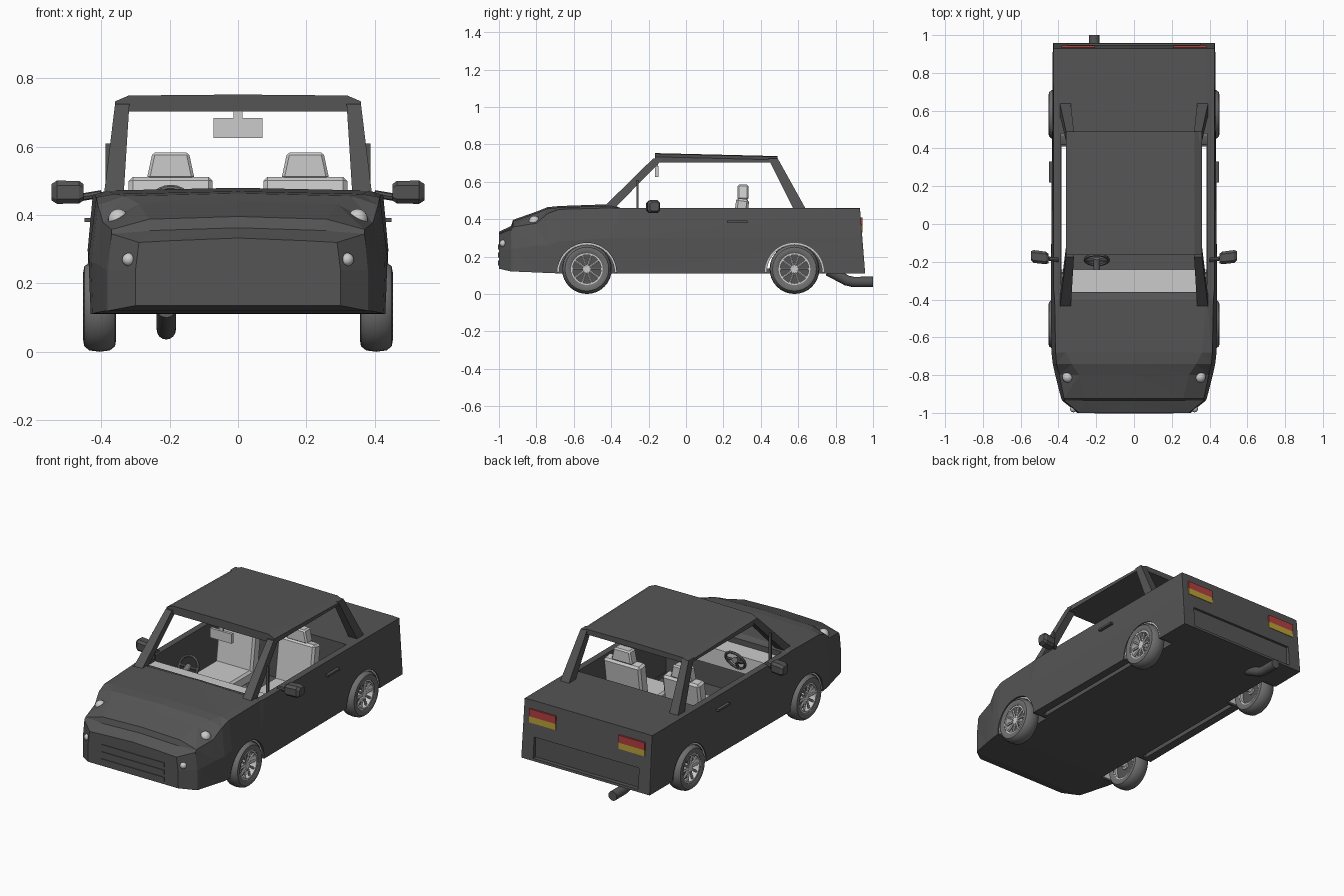
import bpy, bmesh
from math import sin, cos, pi, radians
from mathutils import Matrix, Vector

if "Cube" in bpy.data.objects:
    bpy.data.objects.remove(bpy.data.objects["Cube"])


def material(name, rgb):
    m = bpy.data.materials.new(name)
    m.diffuse_color = (*rgb, 1)
    m.use_nodes = True
    m.node_tree.nodes["Principled BSDF"].inputs["Base Color"].default_value = m.diffuse_color
    return m


DARK = material("dark_paint", (0.09, 0.09, 0.09))
RUBBER = material("rubber", (0.16, 0.16, 0.16))
RED = material("red_lens", (0.45, 0.05, 0.05))
YELLOW = material("yellow_lens", (0.5, 0.36, 0.04))


def finish(name, bm, mat=None, smooth=False):
    bmesh.ops.recalc_face_normals(bm, faces=bm.faces[:])
    me = bpy.data.meshes.new(name)
    bm.to_mesh(me)
    bm.free()
    ob = bpy.data.objects.new(name, me)
    bpy.context.collection.objects.link(ob)
    if mat:
        me.materials.append(mat)
    bpy.ops.object.select_all(action='DESELECT')
    ob.select_set(True)
    bpy.context.view_layer.objects.active = ob
    if smooth:
        bpy.ops.object.shade_smooth_by_angle(angle=radians(40))
    return ob


def loft(name, rings, mat=None, loop=False, smooth=False, tri=False):
    """Skin a list of closed rings; cap the ends, or join last to first."""
    bm = bmesh.new()
    vs = [[bm.verts.new(p) for p in r] for r in rings]
    n = len(rings[0])
    for a, b in zip(vs, vs[1:] + (vs[:1] if loop else [])):
        for i in range(n):
            j = (i + 1) % n
            bm.faces.new((a[i], a[j], b[j], b[i]))
    if not loop:
        bm.faces.new(vs[0])
        bm.faces.new(vs[-1])
    if tri:
        bmesh.ops.triangulate(bm, faces=bm.faces[:])
    return finish(name, bm, mat, smooth)


def box(name, x, y, z, mat=None, top=1.0, tilt=0, bevel=0):
    """Box from (min, max) ranges; top scales the upper face in x."""
    bm = bmesh.new()
    bmesh.ops.create_cube(bm, size=1)
    c = Vector((sum(x) / 2, sum(y) / 2, sum(z) / 2))
    for v in bm.verts:
        v.co = Vector((v.co.x * (x[1] - x[0]) * (top if v.co.z > 0 else 1),
                       v.co.y * (y[1] - y[0]), v.co.z * (z[1] - z[0])))
    if bevel:
        bmesh.ops.bevel(bm, geom=bm.edges[:], offset=bevel, segments=1, affect='EDGES')
    bmesh.ops.transform(bm, matrix=Matrix.Translation(c) @ Matrix.Rotation(tilt, 4, 'X'), verts=bm.verts)
    return finish(name, bm, mat)


def lathe(name, profile, y, z, mat=None, n=32):
    """Spin a closed (x, radius) profile about the x direction through (y, z)."""
    rings = [[(x, y + r * cos(2 * pi * k / n), z + r * sin(2 * pi * k / n)) for x, r in profile]
             for k in range(n)]
    return loft(name, rings, mat, loop=True, smooth=True)


def rod(name, pts, r, mat=None, n=12):
    """Round tube along points lying mostly along one direction."""
    pts = [Vector(p) for p in pts]
    rings = []
    for i, p in enumerate(pts):
        d = (pts[min(i + 1, len(pts) - 1)] - pts[max(i - 1, 0)]).normalized()
        q = d.to_track_quat('Z', 'Y')
        rings.append([p + q @ Vector((r * cos(2 * pi * k / n), r * sin(2 * pi * k / n), 0)) for k in range(n)])
    return loft(name, rings, mat, smooth=True)


def ball(name, c, r, mat=None):
    bm = bmesh.new()
    bmesh.ops.create_uvsphere(bm, u_segments=20, v_segments=12, radius=r, matrix=Matrix.Translation(c))
    return finish(name, bm, mat, True)


def cut(ob, cutter):
    cutter.hide_render = True
    m = ob.modifiers.new("cut", 'BOOLEAN')
    m.operation, m.solver, m.object = 'DIFFERENCE', 'EXACT', cutter
    bpy.context.view_layer.objects.active = ob
    bpy.ops.object.modifier_apply(modifier=m.name)
    bpy.data.objects.remove(cutter)


# Body: cross-sections along y as sill, waist, shoulder and deck (x, z) points
sections = [
    (-1.00, (.30, .135), (.30, .24), (.29, .32), (.20, .325)),
    (-.935, (.38, .12), (.38, .24), (.37, .345), (.25, .355)),
    (-.925, (.385, .12), (.385, .24), (.37, .358), (.26, .388)),
    (-.80, (.412, .115), (.417, .26), (.395, .378), (.29, .432)),
    (-.74, (.425, .112), (.43, .26), (.41, .43), (.33, .456)),
    (-.68, (.432, .11), (.437, .28), (.415, .452), (.36, .462)),
    (-.40, (.435, .11), (.44, .30), (.42, .46), (.385, .472)),
    (-.35, (.435, .11), (.44, .30), (.425, .46), (.39, .46)),
    (.93, (.428, .11), (.43, .30), (.425, .458), (.38, .46)),
]
rings = []
for y, *half in sections:
    crown = .008 if y < -.36 else 0
    ring = [(x, z) for x, z in half] + [(0, half[-1][1] + crown)] + [(-x, z) for x, z in half[::-1]]
    rings.append([(x, y + (.028 if y > .9 and z < .2 else 0), z) for x, z in ring])
body = loft("body", rings, DARK, tri=True)
cut(body, box("cabin_cutter", (-.386, .386), (-.36, .48), (.135, .6)))
cut(body, box("plate_recess_cutter", (-.35, .35), (.932, 1.1), (.125, .25)))
WHEELS = (-.53, .58)
for s in (-1, 1):
    cut(body, box("sill_cutter", sorted((s * .357, s * .383)), (-.35, .41), (.05, .2)))
    for y in WHEELS:
        arch = [[(x, y + .158 * cos(a * pi / 24), .115 + .158 * sin(a * pi / 24)) for a in range(48)]
                for x in (s * .335, s * .6)]
        cut(body, loft("arch_cutter", arch))

# Roof slab and pillars
roof = [(.36, .703), (.36, .733), (.32, .75), (0, .753), (-.32, .75), (-.36, .733), (-.36, .703)]
loft("roof", [[(x, y, z + dz * (z > .71)) for x, z in roof] for y, dz in ((-.165, 0), (.49, -.016))], DARK)
for s in (-1, 1):
    for name, lo, hi in (("front_pillar", (-.45, -.385), (-.175, -.12)),
                         ("rear_pillar", (.575, .64), (.44, .49))):
        loft(name, [[(s * xi, y0, z), (s * xo, y0, z), (s * xo, y1, z), (s * xi, y1, z)]
                    for (y0, y1), z, xi, xo in ((lo, .455, .335, .393), (hi, .725, .318, .36))], DARK)
    box("quarter_window_post", sorted((s * .372, s * .388)), (-.265, -.255), (.45, .61), DARK)

# Wheels, spokes and arch liners
for s in (-1, 1):
    for y in WHEELS:
        c = .405 * s
        tyre = [(-.04, .085), (-.048, .1), (-.045, .117), (-.03, .129), (0, .133),
                (.03, .129), (.045, .117), (.048, .1), (.04, .085)]
        lathe("tyre", [(c + x, r) for x, r in tyre], y, .133, RUBBER)
        lathe("rim", [(c + x, r) for x, r in ((-.038, .076), (-.038, .087), (.038, .087), (.038, .076))], y, .133)
        rod("hub", [(c - .03 * s, y, .133), (c + .032 * s, y, .133)], .021, n=20)
        rod("brake_disc", [(c - .02 * s, y, .133), (c - .005 * s, y, .133)], .077, DARK, n=24)
        for k in range(10):
            a = 2 * pi * k / 10
            rod("spoke", [(c + .026 * s, y + r * cos(a), .133 + r * sin(a)) for r in (.015, .08)], .007, n=6)
        lip = [(s * .335, .148), (s * .335, .16), (s * .425, .16), (s * .425, .148)]
        loft("arch_liner", [[(x, y + r * cos(a * pi / 20), .115 + r * sin(a * pi / 20)) for x, r in lip]
                            for a in range(21)])
    rod("axle", [(0, WHEELS[s > 0], .135), (.39, WHEELS[s > 0], .135)], .012)
    rod("axle", [(0, WHEELS[s > 0], .135), (-.39, WHEELS[s > 0], .135)], .012)

# Lamps, handles and door mirrors
for s in (-1, 1):
    ball("headlight", (s * .35, -.81, .388), .03)
    ball("fog_light", (s * .32, -.978, .27), .019)
    tail = sorted((s * .21, s * .385))
    box("tail_light", tail, (.92, .944), (.365, .41), RED)
    box("turn_light", tail, (.92, .944), (.328, .365), YELLOW)
    box("door_handle", sorted((s * .425, s * .45)), (.22, .33), (.38, .392), DARK)
    loft("door_mirror", [[(s * x, y + dy, .467 + dz) for dy, dz in
                          ((-h, -.6 * h), (-.6 * h, -h), (.6 * h, -h), (h, -.6 * h),
                           (h, .6 * h), (.6 * h, h), (-.6 * h, h), (-h, .6 * h))]
                         for x, y, h in ((.452, -.183, .024), (.465, -.18, .033), (.53, -.172, .034),
                                         (.546, -.168, .024))], DARK)
    rod("mirror_arm", [(s * .40, -.19, .462), (s * .46, -.182, .452)], .011, DARK, n=8)

# Grille slats
for z in (.165, .208, .252):
    box("grille_slat", (-.21, .21), (-1.004, -.98), (z - .013, z + .013), DARK)

# Exhaust pipe
rod("exhaust", [(-.21, .76, .125), (-.21, .86, .072), (-.21, .895, .064), (-.21, 1, .064)], .028, DARK, n=16)

# Seats
for s in (-1, 1):
    x = s * .197
    box("seat_cushion", (x - .122, x + .122), (-.02, .28), (.2, .27), bevel=.012)
    box("seat_base", (x - .09, x + .09), (.02, .24), (.13, .205))
    box("seat_back", (x - .123, x + .123), (.25, .32), (.23, .51), tilt=radians(-8), bevel=.012)
    box("headrest", (x - .07, x + .07), (.275, .335), (.505, .584), top=.76, bevel=.008)

# Dashboard, steering wheel, gear lever and interior mirror
box("dashboard", (-.384, .384), (-.362, -.24), (.33, .43))
bm = bmesh.new()
bmesh.ops.create_circle(bm, segments=8, radius=.008,
                        matrix=Matrix.Translation((.062, 0, 0)) @ Matrix.Rotation(pi / 2, 4, 'X'))
bmesh.ops.spin(bm, geom=bm.edges[:], cent=(0, 0, 0), axis=(0, 0, 1), angle=2 * pi, steps=24, use_merge=True)
bmesh.ops.remove_doubles(bm, verts=bm.verts, dist=1e-5)
hub = Vector((-.197, -.19, .425))
tilt = Matrix.Rotation(radians(65), 4, 'X')
bmesh.ops.transform(bm, matrix=Matrix.Translation(hub) @ tilt, verts=bm.verts)
finish("steering_wheel", bm, RUBBER, True)
for a in (0, pi, 1.5 * pi):
    rod("steering_spoke", [hub, hub + tilt @ Vector((.06 * cos(a), .06 * sin(a), 0))], .008, RUBBER, n=8)
rod("steering_column", [hub + Vector((0, .008, .004)), hub + Vector((0, -.09, -.042))], .018, RUBBER)
rod("gear_lever", [(0, -.08, .13), (0, -.05, .27)], .008)
ball("gear_knob", (0, -.049, .275), .017, RUBBER)
box("interior_mirror", (-.072, .072), (-.165, -.148), (.626, .684))
box("interior_mirror_stem", (-.013, .013), (-.162, -.15), (.68, .715))
